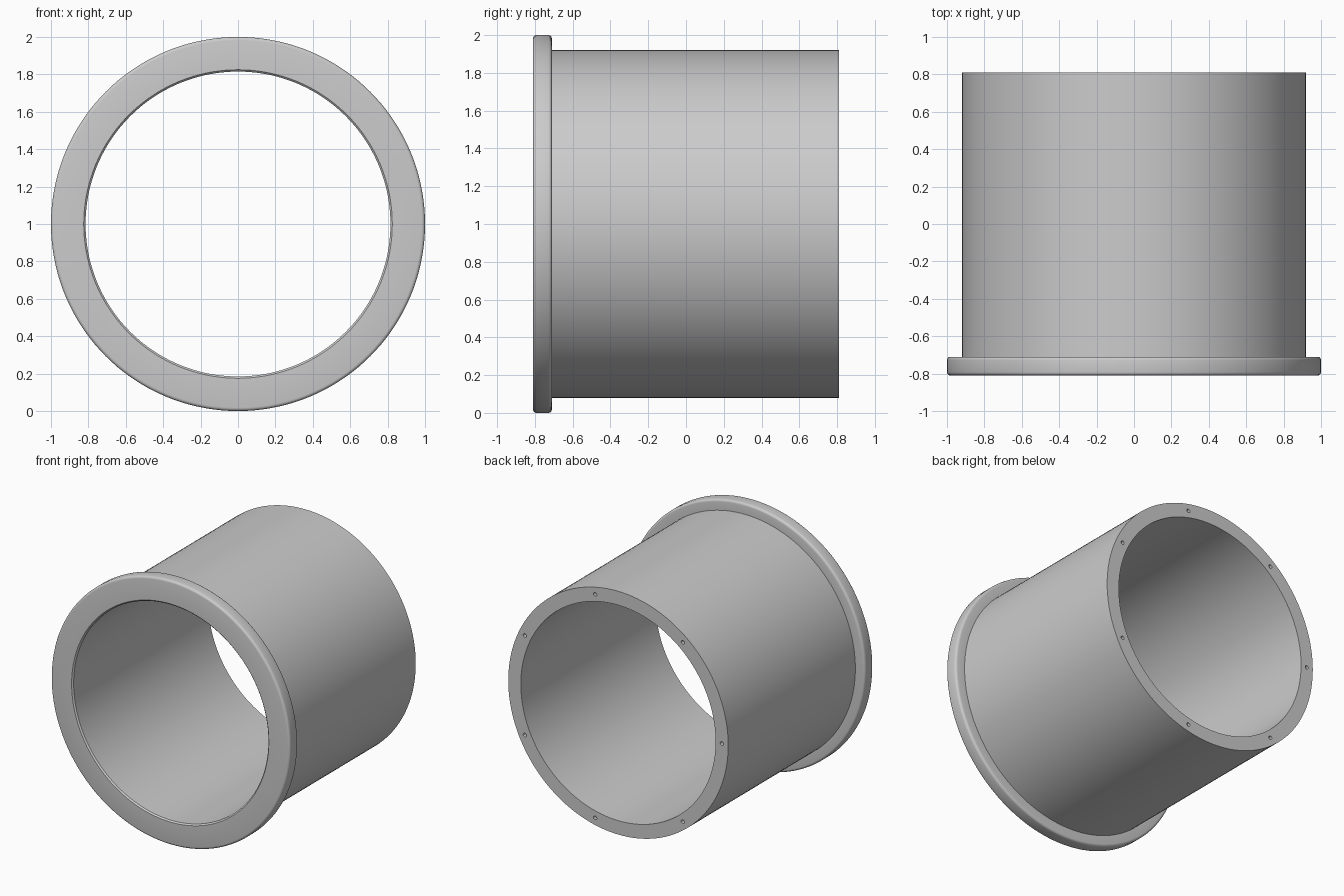
import bpy
import bmesh
from math import sin, cos, pi, radians
from mathutils import Matrix, Vector

SEGMENTS = 144
OUTER, BORE, FLANGE = 0.92, 0.815, 1.0
FRONT, SHOULDER, BACK = -0.81, -0.71, 0.81
FILLET, LIP = 0.018, 0.01
HOLES, HOLE_CIRCLE, HOLE_RADIUS, HOLE_DEPTH = 7, 0.867, 0.014, 0.1

cube = bpy.data.objects.get("Cube")
if cube:
    bpy.data.objects.remove(cube, do_unlink=True)

# Single plain grey finish
grey = bpy.data.materials.new("plain_grey")
grey.use_nodes = True
grey.diffuse_color = (0.6, 0.6, 0.6, 1)
grey.node_tree.nodes["Principled BSDF"].inputs["Base Color"].default_value = grey.diffuse_color


def make_object(name, bm):
    bmesh.ops.recalc_face_normals(bm, faces=bm.faces)
    mesh = bpy.data.meshes.new(name)
    bm.to_mesh(mesh)
    bm.free()
    mesh.materials.append(grey)
    obj = bpy.data.objects.new(name, mesh)
    bpy.context.collection.objects.link(obj)
    return obj


def arc(radius, y, size, start, steps=4):
    """Quarter-round profile points (radius, y) around a centre."""
    angles = [start + pi / 2 * i / steps for i in range(steps + 1)]
    return [(radius + size * cos(a), y + size * sin(a)) for a in angles]


# Flanged sleeve: closed cross-section revolved about the y axis
profile = [(BORE, BACK), (BORE, FRONT + LIP), (BORE + LIP, FRONT)]
profile += arc(FLANGE - FILLET, FRONT + FILLET, FILLET, -pi / 2)
profile += arc(FLANGE - FILLET, SHOULDER - FILLET, FILLET, 0)
profile += [(OUTER, SHOULDER), (OUTER, BACK)]

bm = bmesh.new()
rings = []
for s in range(SEGMENTS):
    a = 2 * pi * s / SEGMENTS
    rings.append([bm.verts.new((r * cos(a), y, 1 + r * sin(a))) for r, y in profile])
for s in range(SEGMENTS):
    here, after = rings[s], rings[(s + 1) % SEGMENTS]
    for i in range(len(profile)):
        j = (i + 1) % len(profile)
        bm.faces.new((here[i], here[j], after[j], after[i]))
sleeve = make_object("flanged_sleeve", bm)

# Blind screw holes spaced evenly around the rear rim
bm = bmesh.new()
for h in range(HOLES):
    a = pi + 2 * pi * h / HOLES
    place = Vector((HOLE_CIRCLE * cos(a), BACK, 1 + HOLE_CIRCLE * sin(a)))
    bmesh.ops.create_cone(bm, cap_ends=True, segments=16, radius1=HOLE_RADIUS,
                          radius2=HOLE_RADIUS, depth=2 * HOLE_DEPTH,
                          matrix=Matrix.Translation(place) @ Matrix.Rotation(pi / 2, 4, "X"))
cutter = make_object("screw_hole_cutter", bm)
cutter.hide_render = True

cut = sleeve.modifiers.new("screw_holes", "BOOLEAN")
cut.operation = "DIFFERENCE"
cut.solver = "EXACT"
cut.object = cutter

bpy.ops.object.select_all(action="DESELECT")
sleeve.select_set(True)
bpy.context.view_layer.objects.active = sleeve
bpy.ops.object.modifier_apply(modifier=cut.name)
bpy.data.objects.remove(cutter, do_unlink=True)
bpy.ops.object.shade_smooth_by_angle(angle=radians(30))
